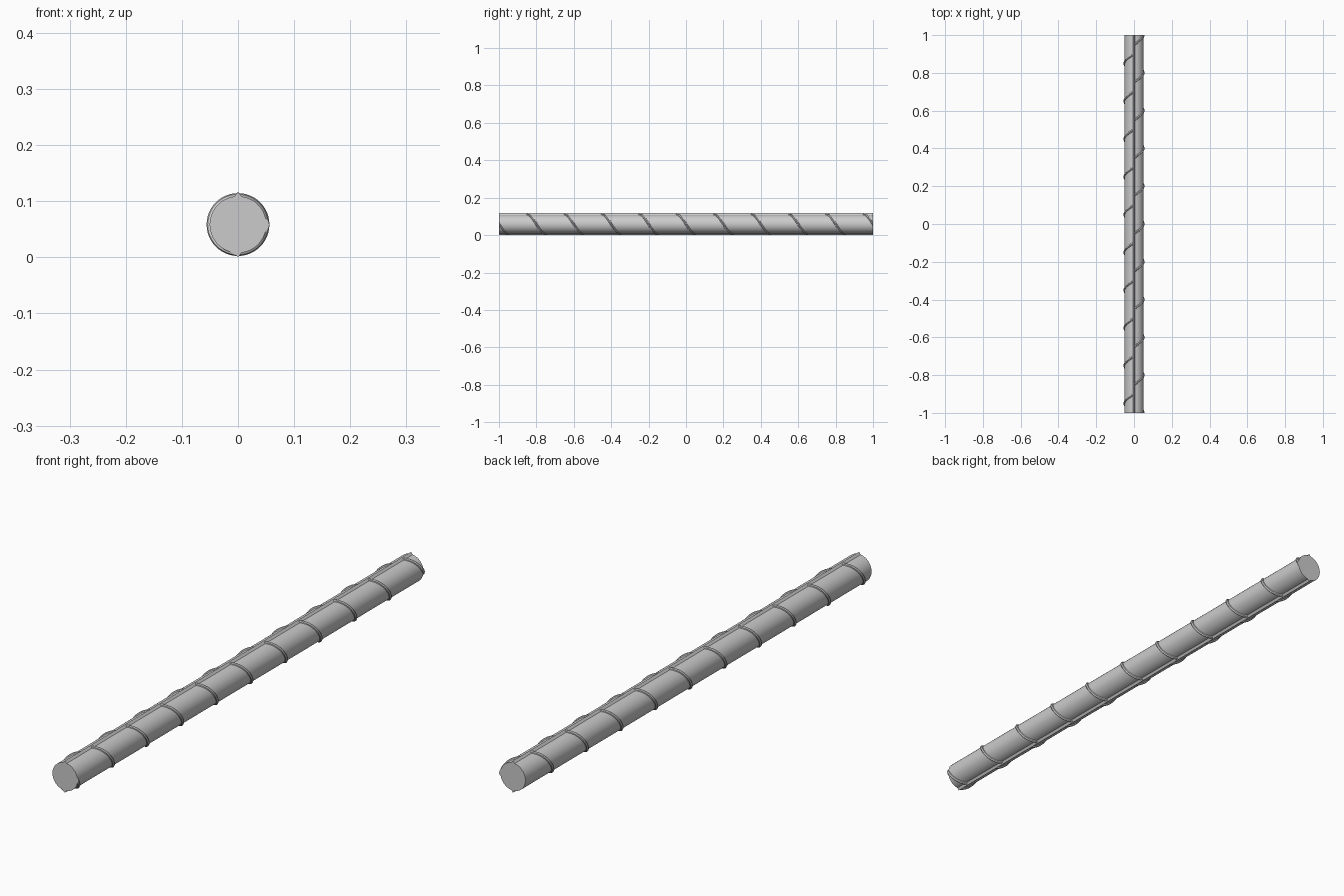
import bpy, bmesh
from math import sin, cos, pi

if "Cube" in bpy.data.objects:
    bpy.data.objects.remove(bpy.data.objects["Cube"])

R = 0.0505       # core radius
TIP = 0.0585     # longitudinal rib radius
RIB = 0.007      # transverse rib tube radius
PATH = 0.049     # radius of the rib centre line
PITCH = 0.2
CZ = TIP         # axis height


def finish(bm, name):
    bmesh.ops.recalc_face_normals(bm, faces=bm.faces[:])
    me = bpy.data.meshes.new(name)
    bm.to_mesh(me)
    bm.free()
    ob = bpy.data.objects.new(name, me)
    bpy.context.collection.objects.link(ob)
    bpy.ops.object.select_all(action='DESELECT')
    ob.select_set(True)
    bpy.context.view_layer.objects.active = ob
    bpy.ops.object.shade_smooth_by_angle(angle=0.7)
    return ob


def bar_core():
    # Round section with a pointed seam rib at top and bottom
    pts = []
    n, half = 24, 0.13
    for base in (0, pi):
        pts.append((TIP * sin(base), TIP * cos(base)))
        for i in range(n + 1):
            a = base + half + (pi - 2 * half) * i / n
            pts.append((R * sin(a), R * cos(a)))
    bm = bmesh.new()
    face = bm.faces.new([bm.verts.new((x, -1, CZ + z)) for x, z in pts])
    ext = bmesh.ops.extrude_face_region(bm, geom=[face], use_keep_orig=True)
    moved = [g for g in ext['geom'] if isinstance(g, bmesh.types.BMVert)]
    bmesh.ops.translate(bm, verts=moved, vec=(0, 2, 0))
    finish(bm, "bar_core")


def add_rib(bm, y_mid, start):
    # Half-turn of helical tube, clockwise from the start angle
    steps, sides = 24, 8
    rings = []
    for i in range(steps + 1):
        t = i / steps
        a = start + pi * t
        y = y_mid + PITCH / 2 * (t - 0.5)
        ring = []
        for j in range(sides):
            b = 2 * pi * j / sides
            r = PATH + RIB * cos(b)
            ring.append(bm.verts.new((r * sin(a), y + 1.1 * RIB * sin(b), CZ + r * cos(a))))
        rings.append(ring)
    for p, q in zip(rings, rings[1:]):
        for j in range(sides):
            k = (j + 1) % sides
            bm.faces.new((p[j], p[k], q[k], q[j]))
    bm.faces.new(rings[0])
    bm.faces.new(rings[-1][::-1])


def rib_set(name, first, count, start):
    bm = bmesh.new()
    for k in range(count):
        add_rib(bm, first + PITCH * k, start)
    # Trim the ribs flush with both bar ends
    for s in (-1, 1):
        cut = bmesh.ops.bisect_plane(bm, geom=bm.verts[:] + bm.edges[:] + bm.faces[:],
                                     plane_co=(0, s, 0), plane_no=(0, s, 0), clear_outer=True)
        edges = [g for g in cut['geom_cut'] if isinstance(g, bmesh.types.BMEdge)]
        if edges:
            bmesh.ops.holes_fill(bm, edges=edges, sides=0)
    finish(bm, name)


bar_core()
rib_set("right_ribs", -1.0, 11, 0)
rib_set("left_ribs", -0.95, 10, pi)
